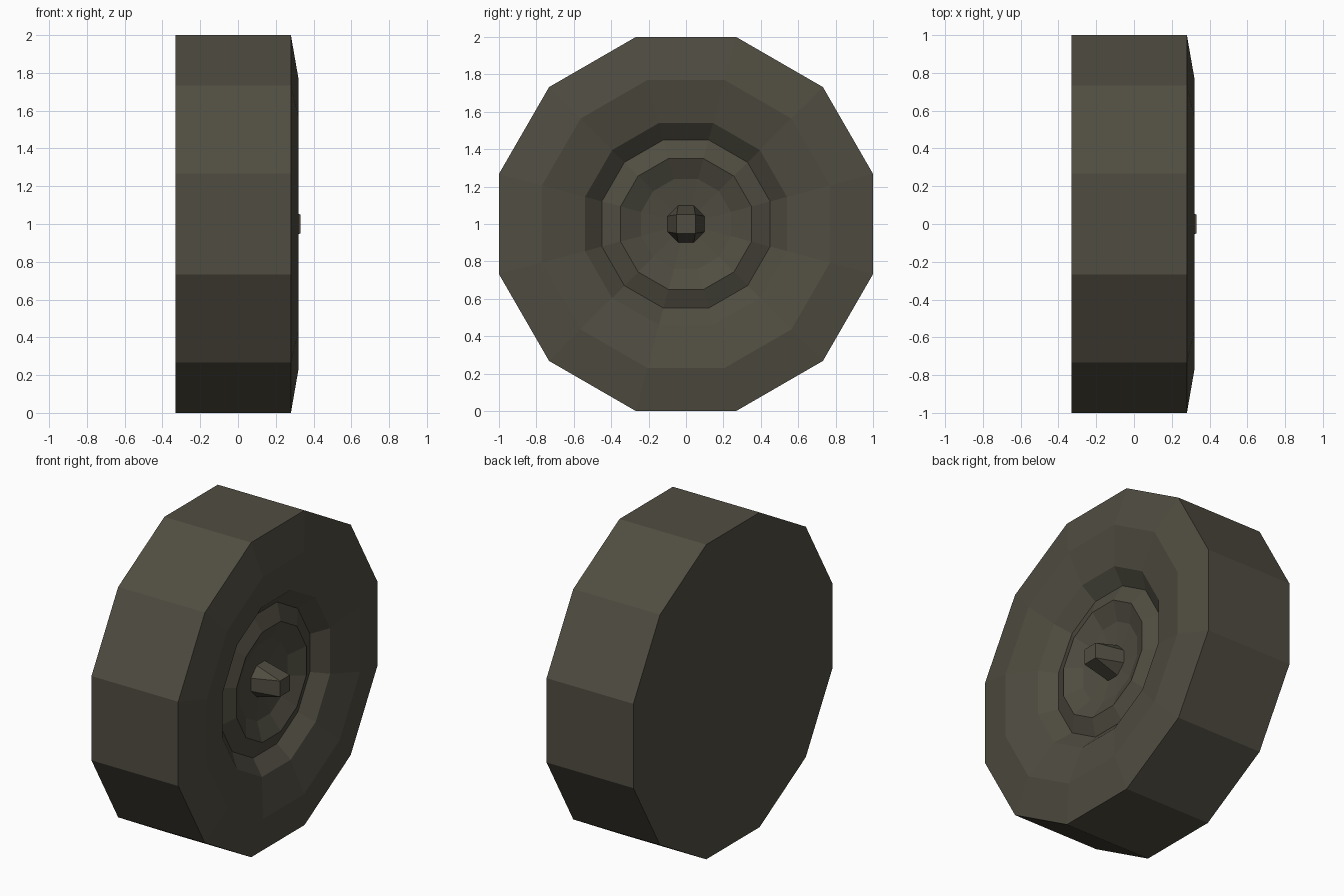
import bpy, bmesh, math

if "Cube" in bpy.data.objects:
    bpy.data.objects.remove(bpy.data.objects["Cube"])

SIDES = 12

rubber = bpy.data.materials.new("dark olive grey")
rubber.diffuse_color = (0.08, 0.074, 0.053, 1)
rubber.use_nodes = True
rubber.node_tree.nodes["Principled BSDF"].inputs["Base Color"].default_value = rubber.diffuse_color


def ring(bm, x, apothem, sides):
    """Polygon around the x axis with a flat side on top; apothem = flat radius."""
    r = apothem / math.cos(math.pi / sides)
    angles = [(i + 0.5) * 2 * math.pi / sides for i in range(sides)]
    return [bm.verts.new((x, r * math.cos(a), 1 + r * math.sin(a))) for a in angles]


def finish(bm, name):
    bmesh.ops.recalc_face_normals(bm, faces=bm.faces[:])
    mesh = bpy.data.meshes.new(name)
    bm.to_mesh(mesh)
    bm.free()
    mesh.materials.append(rubber)
    obj = bpy.data.objects.new(name, mesh)
    bpy.context.collection.objects.link(obj)


# Wheel body: (x, flat radius) profile from the back rim to the centre dish
profile = [(-0.33, 1.0), (0.28, 1.0), (0.32, 0.77), (0.27, 0.54),
           (0.19, 0.45), (0.235, 0.35), (0.18, 0.24), (0.16, 0.10)]
bm = bmesh.new()
rings = [ring(bm, x, r, SIDES) for x, r in profile]
for a, b in zip(rings, rings[1:]):
    for i in range(SIDES):
        j = (i + 1) % SIDES
        bm.faces.new((a[i], a[j], b[j], b[i]))
bm.faces.new(rings[0])
bm.faces.new(rings[-1])
finish(bm, "wheel")

# Axle stub: tapers from an eight-sided base to a square tip
bm = bmesh.new()
base = ring(bm, 0.16, 0.10, 8)
tip = ring(bm, 0.33, 0.05, 4)
bmesh.ops.convex_hull(bm, input=base + tip)
bmesh.ops.dissolve_limit(bm, angle_limit=0.01, verts=bm.verts[:], edges=bm.edges[:])
finish(bm, "axle_stub")
